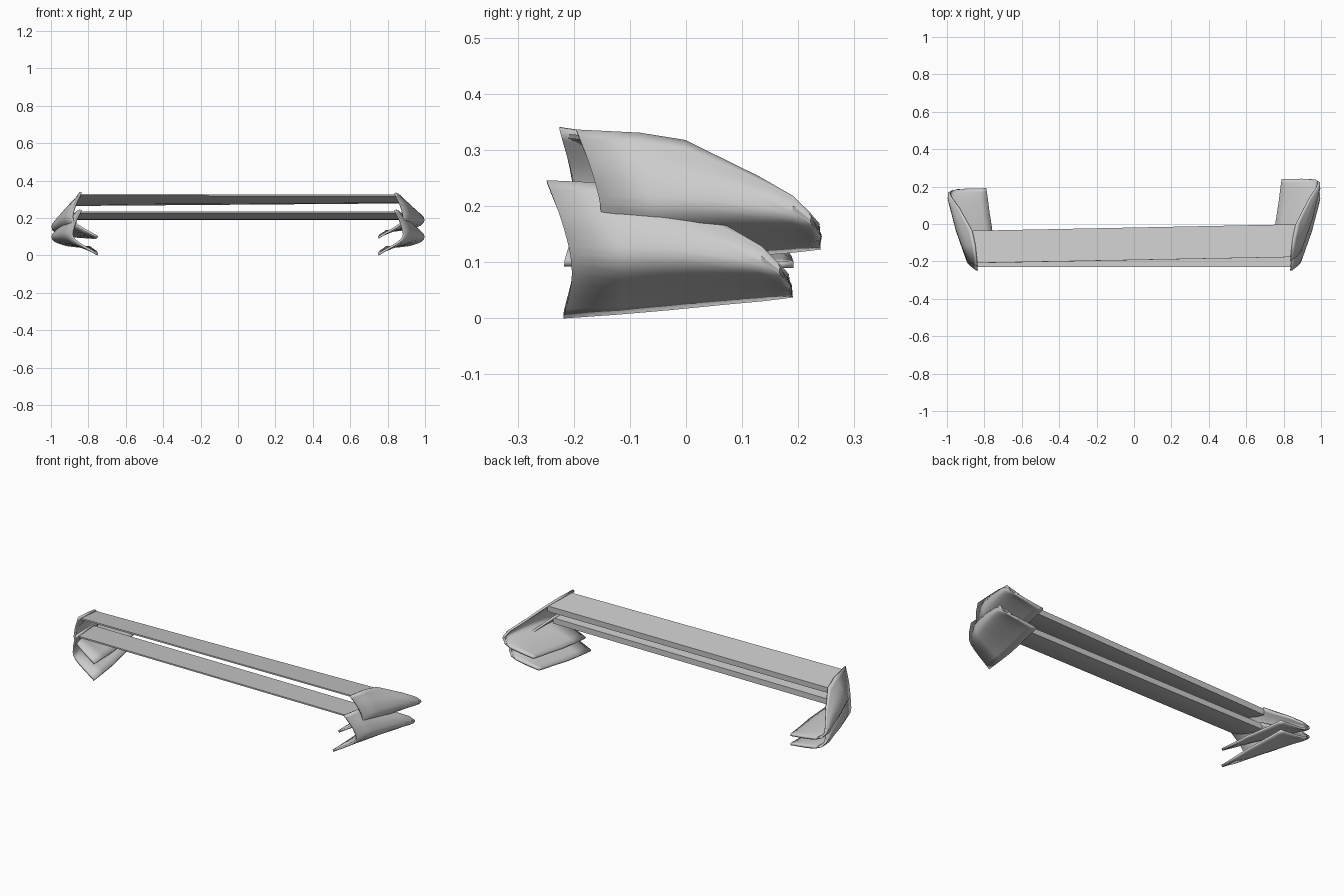
import bpy, math
from mathutils import Vector

if "Cube" in bpy.data.objects:
    bpy.data.objects.remove(bpy.data.objects["Cube"])

grey = bpy.data.materials.new("light_grey")
grey.diffuse_color = (0.6, 0.6, 0.6, 1)
grey.use_nodes = True
grey.node_tree.nodes["Principled BSDF"].inputs["Base Color"].default_value = grey.diffuse_color

# Upper tier: the lower tier raised, shifted back and slightly twisted toward the left end
def lift(p):
    t = (p.x + 1) / 2
    a = -0.11 * (1 - t)
    y, z = p.y + 0.22, p.z - 0.12
    return Vector((p.x,
                   y * math.cos(a) - z * math.sin(a) - 0.22 + 0.006 + 0.05 * t,
                   y * math.sin(a) + z * math.cos(a) + 0.12 + 0.093 - 0.003 * t))

def make(name, verts, faces, upper, flip=False, thick=0):
    me = bpy.data.meshes.new(name)
    pts = [lift(v) if upper else v for v in verts]
    me.from_pydata(pts, [], [f[::-1] for f in faces] if flip else faces)
    me.materials.append(grey)
    ob = bpy.data.objects.new(name, me)
    bpy.context.collection.objects.link(ob)
    if thick:
        m = ob.modifiers.new("thickness", 'SOLIDIFY')
        m.thickness, m.offset = thick, 0
    bpy.ops.object.select_all(action='DESELECT')
    ob.select_set(True)
    bpy.context.view_layer.objects.active = ob
    bpy.ops.object.shade_smooth_by_angle(angle=math.radians(35))
    return ob

def spline(pts, n):
    """Smooth curve through the points, n steps per span."""
    p = [2 * pts[0] - pts[1]] + pts + [2 * pts[-1] - pts[-2]]
    out = []
    for i in range(1, len(p) - 2):
        a, b, c, d = p[i - 1:i + 3]
        for k in range(n):
            t = k / n
            out.append(0.5 * (2 * b + (c - a) * t + (2 * a - 5 * b + 4 * c - d) * t * t
                              + (3 * b - a - 3 * c + d) * t ** 3))
    return out + [pts[-1]]

# End vane sections, front to rear: top edge, upper bulge, lower bulge, inner flap edge
SECTIONS = [
    ((.84, -.248, .243), (.878, -.215, .155), (.875, -.202, .085), (.75, -.218, .005)),
    ((.852, -.135, .238), (.908, -.12, .155), (.905, -.11, .085), (.755, -.12, .012)),
    ((.868, -.055, .225), (.935, -.04, .15), (.93, -.03, .085), (.76, -.03, .02)),
    ((.935, .075, .160), (.970, .075, .125), (.955, .075, .082), (.775, .07, .03)),
    ((.975, .135, .125), (.990, .135, .105), (.965, .135, .078), (.783, .135, .036)),
    ((.990, .165, .098), (.985, .167, .086), (.95, .170, .068), (.787, .168, .040)),
    ((.972, .181, .074), (.950, .184, .066), (.90, .187, .053), (.79, .19, .043)),
]

def vane(name, side, upper):
    cols = [spline([Vector((side * x, y, z)) for x, y, z in s], 5) for s in SECTIONS]
    rows = len(cols[0])
    verts = [v for c in cols for v in c]
    faces = [(i * rows + j, i * rows + j + 1, (i + 1) * rows + j + 1, (i + 1) * rows + j)
             for i in range(len(cols) - 1) for j in range(rows - 1)]
    make(name, verts, faces, upper, side < 0, 0.012)

# Wing plane: (half width, y, z) profile with thin nose, curved underside and blunt rear
PROFILE = [(.845, -.230, .235), (.872, -.055, .221), (.872, -.055, .189),
           (.868, -.10, .192), (.862, -.15, .202), (.855, -.19, .213), (.845, -.230, .227)]

def wing(name, upper):
    n = len(PROFILE)
    verts = [Vector((s * x, y, z)) for s in (-1, 1) for x, y, z in PROFILE]
    faces = [(i, i + n, (i + 1) % n + n, (i + 1) % n) for i in range(n)]
    faces += [tuple(range(n)), tuple(range(2 * n - 1, n - 1, -1))]
    make(name, verts, faces, upper, True)

for tier, up in (("lower", False), ("upper", True)):
    wing(tier + "_wing_plane", up)
    for side, label in ((-1, "left"), (1, "right")):
        vane(f"{tier}_{label}_end_vane", side, up)
